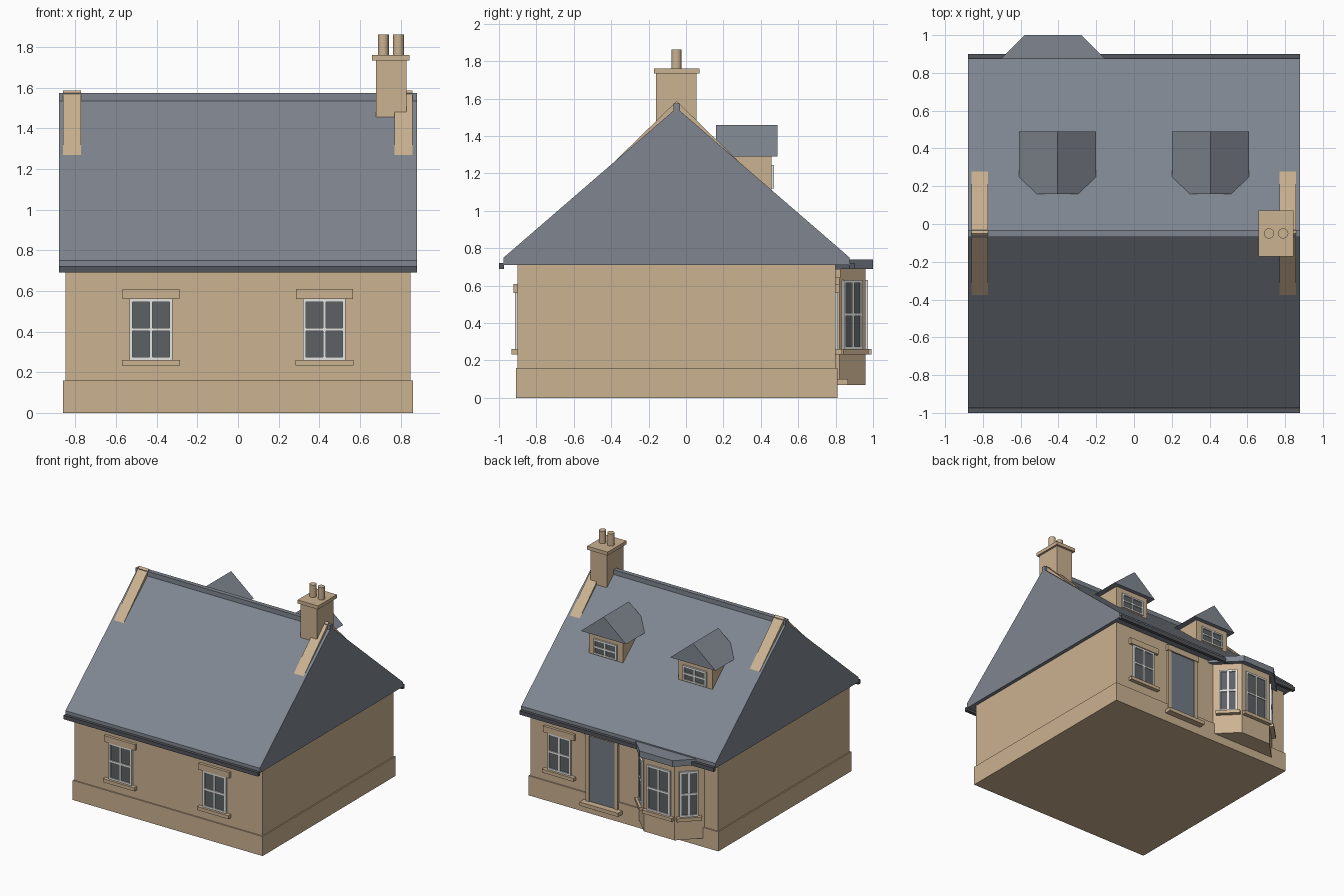
import bpy, bmesh, math
from mathutils import Matrix, Vector

if "Cube" in bpy.data.objects:
    bpy.data.objects.remove(bpy.data.objects["Cube"])


def material(name, rgb):
    m = bpy.data.materials.new(name)
    m.diffuse_color = (*rgb, 1)
    m.use_nodes = True
    m.node_tree.nodes["Principled BSDF"].inputs["Base Color"].default_value = m.diffuse_color
    return m


STONE = material("sandstone", (0.60, 0.445, 0.285))
SLATE = material("slate", (0.215, 0.24, 0.28))
GUTTER = material("dark gutter", (0.085, 0.092, 0.105))
GLASS = material("window glass", (0.11, 0.12, 0.126))
WHITE = material("white paint", (0.78, 0.78, 0.76))
DOOR = material("door paint", (0.17, 0.20, 0.24))


def finish(name, bm, mat, matrix=None):
    bmesh.ops.recalc_face_normals(bm, faces=bm.faces)
    me = bpy.data.meshes.new(name)
    bm.to_mesh(me)
    bm.free()
    me.materials.append(mat)
    ob = bpy.data.objects.new(name, me)
    if matrix:
        ob.matrix_world = matrix
    bpy.context.collection.objects.link(ob)
    return ob


def boxes(name, mat, dims, matrix=None):
    """One object from boxes given as x0, x1, y0, y1, z0, z1."""
    bm = bmesh.new()
    for x0, x1, y0, y1, z0, z1 in dims:
        m = (Matrix.Translation(((x0 + x1) / 2, (y0 + y1) / 2, (z0 + z1) / 2))
             @ Matrix.Diagonal((x1 - x0, y1 - y0, z1 - z0, 1)))
        bmesh.ops.create_cube(bm, size=1, matrix=m)
    return finish(name, bm, mat, matrix)


def prism(name, mat, pts, vec):
    """Extrude a flat outline along a vector."""
    bm = bmesh.new()
    f = bm.faces.new([bm.verts.new(p) for p in pts])
    r = bmesh.ops.extrude_face_region(bm, geom=[f], use_keep_orig=True)
    bmesh.ops.translate(bm, vec=Vector(vec),
                        verts=[v for v in r["geom"] if isinstance(v, bmesh.types.BMVert)])
    return finish(name, bm, mat)


def window(name, x, y, angle, w, z0, z1, sill=0, lintel=0, bar=0.015):
    """Sash window facing local -y, with optional sill and lintel widths."""
    m = Matrix.Translation((x, y, 0)) @ Matrix.Rotation(math.radians(angle), 4, 'Z')
    h, zm, b = w / 2, (z0 + z1) / 2, bar / 2
    d = -0.014
    boxes(name + "_frame", WHITE, [
        (-h, -h + bar, d, 0.01, z0, z1), (h - bar, h, d, 0.01, z0, z1),
        (-h + bar, h - bar, d, 0.01, z0, z0 + bar), (-h + bar, h - bar, d, 0.01, z1 - bar, z1),
        (-b, b, d, 0.01, z0 + bar, z1 - bar),
        (-h + bar, -b, d, 0.01, zm - b, zm + b), (b, h - bar, d, 0.01, zm - b, zm + b)], m)
    boxes(name + "_glass", GLASS, [(-h + b, h - b, -0.006, 0.002, z0 + b, z1 - b)], m)
    if sill:
        boxes(name + "_sill", STONE, [(-sill / 2, sill / 2, -0.033, 0.01, z0 - 0.028, z0)], m)
    if lintel:
        boxes(name + "_lintel", STONE, [(-lintel / 2, lintel / 2, -0.022, 0.01, z1, z1 + 0.05)], m)


# Walls and plinth
boxes("plinth", STONE, [(-0.86, 0.86, -0.91, 0.81, 0, 0.16)])
boxes("walls", STONE, [(-0.85, 0.85, -0.90, 0.80, 0.16, 0.715)])

# Main roof, ridge cap and gutters
prism("main_roof", SLATE, [(-0.88, y, z) for y, z in
      [(-0.975, 0.71), (-0.975, 0.75), (-0.05, 1.55), (0.875, 0.75), (0.875, 0.71)]], (1.76, 0, 0))
boxes("ridge_cap", SLATE, [(-0.88, 0.88, -0.068, -0.032, 1.53, 1.573)])
boxes("gutters", GUTTER, [(-0.88, 0.88, -1.0, -0.972, 0.69, 0.722),
                          (-0.88, 0.88, 0.872, 0.90, 0.69, 0.722)])

# Raised stone strips at the gable tops
for side, x in (("left", -0.86), ("right", 0.77)):
    prism("gable_strip_" + side, STONE,
          [(x, -0.377, 1.268), (x, -0.05, 1.587), (x, 0.277, 1.268)], (0.088, 0, 0))

# Chimney with cap and two pots
boxes("chimney_stack", STONE, [(0.678, 0.828, -0.16, 0.055, 1.40, 1.735)])
boxes("chimney_cap", STONE, [(0.66, 0.845, -0.172, 0.072, 1.733, 1.762)])
for i, x in enumerate((0.715, 0.79)):
    bm = bmesh.new()
    bmesh.ops.create_cone(bm, cap_ends=True, segments=16, radius1=0.027, radius2=0.027, depth=0.11,
                          matrix=Matrix.Translation((x, -0.05, 1.807)))
    finish("chimney_pot_%d" % (i + 1), bm, STONE)

# Dormers on the back slope
for side, x in (("left", -0.405), ("right", 0.405)):
    n = "dormer_" + side
    boxes(n + "_body", STONE, [(x - 0.155, x + 0.155, 0.22, 0.457, 1.09, 1.292)])
    prism(n + "_roof", SLATE, [(x - 0.205, 0.16, 1.29), (x, 0.16, 1.46), (x + 0.205, 0.16, 1.29)],
          (0, 0.33, 0))
    window(n + "_window", x, 0.457, 180, 0.21, 1.12, 1.245, bar=0.013)

# Plain windows: two at the front, one at the back
window("front_window_left", -0.428, -0.90, 0, 0.21, 0.26, 0.56, 0.285, 0.28)
window("front_window_right", 0.425, -0.90, 0, 0.21, 0.26, 0.56, 0.285, 0.28)
window("back_window", 0.58, 0.80, 180, 0.21, 0.26, 0.56, 0.285, 0.28)

# Back door with surround and step
boxes("door", DOOR, [(0.075, 0.305, 0.79, 0.813, 0.10, 0.64)])
boxes("door_surround", STONE, [(0.045, 0.075, 0.79, 0.82, 0.10, 0.64),
                               (0.305, 0.335, 0.79, 0.82, 0.10, 0.64),
                               (0.035, 0.345, 0.79, 0.825, 0.64, 0.69)])
boxes("door_step", STONE, [(0.01, 0.36, 0.79, 0.865, 0.07, 0.10)])

# Bay window at the back
BX = -0.43


def bay_outline(half, front, back, z):
    w = half + front - back
    return [(BX - w, back, z), (BX - half, front, z), (BX + half, front, z), (BX + w, back, z)]


prism("bay_body", STONE, bay_outline(0.14, 0.96, 0.80, 0.07), (0, 0, 0.63))
prism("bay_roof", SLATE, bay_outline(0.15, 1.0, 0.80, 0.69), (0, 0, 0.05))
window("bay_front_window", BX, 0.96, 180, 0.21, 0.26, 0.63, 0.27)
window("bay_left_window", BX - 0.215, 0.885, -135, 0.145, 0.26, 0.63, 0.19)
window("bay_right_window", BX + 0.215, 0.885, 135, 0.145, 0.26, 0.63, 0.19)
